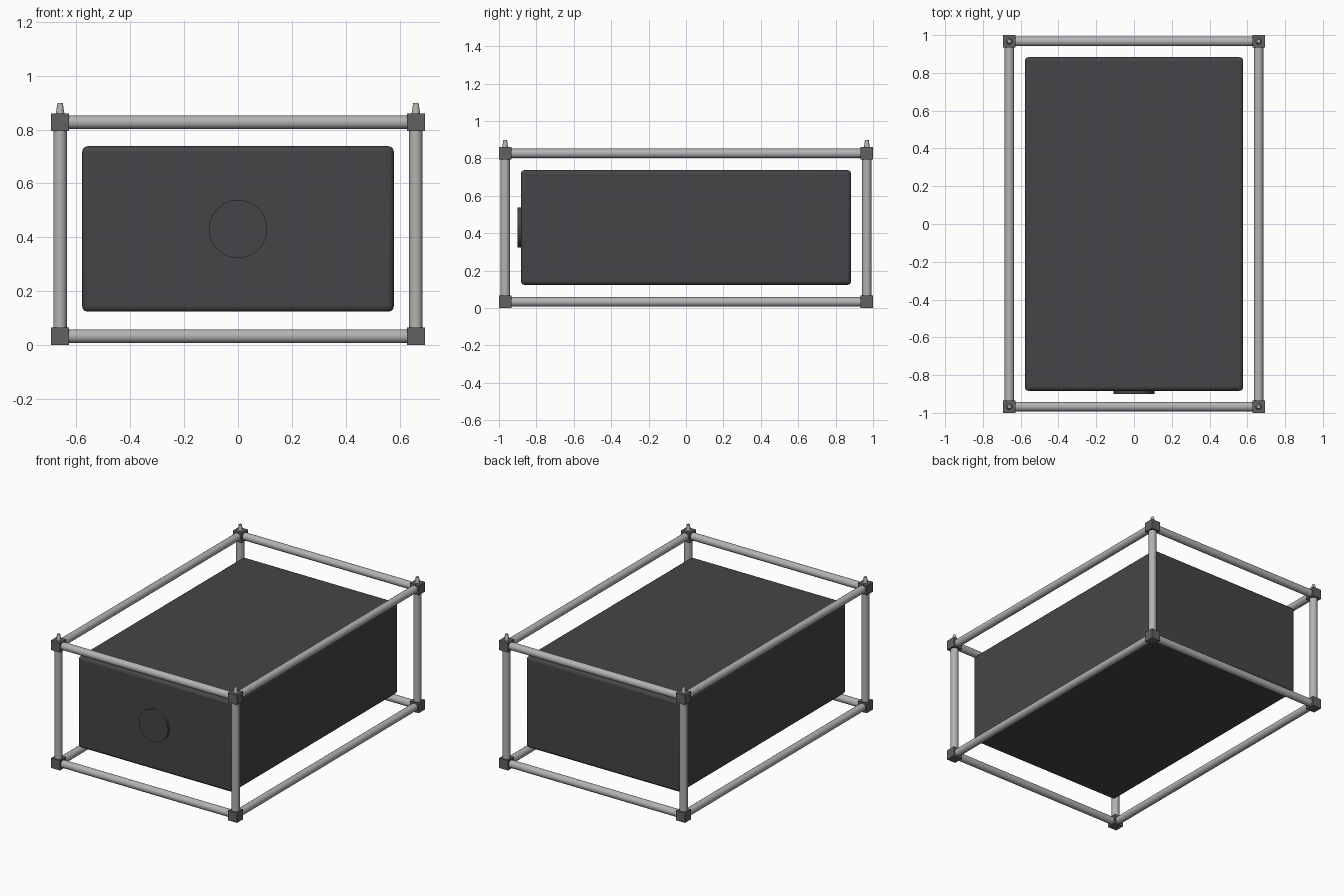
import bpy, math
from itertools import product

if "Cube" in bpy.data.objects:
    bpy.data.objects.remove(bpy.data.objects["Cube"])

X, Y, Z0, Z1 = 0.66, 0.967, 0.033, 0.827   # frame joint centres
CUBE, R = 0.066, 0.025


def material(name, c):
    m = bpy.data.materials.new(name)
    m.diffuse_color = (*c, 1)
    m.use_nodes = True
    m.node_tree.nodes["Principled BSDF"].inputs["Base Color"].default_value = m.diffuse_color
    return m


dark = material("charcoal", (0.06, 0.06, 0.065))
joint = material("joint_grey", (0.12, 0.12, 0.12))
metal = material("metal", (0.45, 0.45, 0.45))


def finish(name, mat, smooth=True):
    o = bpy.context.object
    o.name = name
    o.data.materials.append(mat)
    if smooth:
        bpy.ops.object.shade_smooth_by_angle(angle=math.radians(35))
    return o


def box(name, loc, size, mat, bevel=0):
    bpy.ops.mesh.primitive_cube_add(size=1, location=loc)
    o = bpy.context.object
    o.scale = size
    bpy.ops.object.transform_apply(location=False, rotation=False)
    if bevel:
        b = o.modifiers.new("bevel", 'BEVEL')
        b.width, b.segments = bevel, 3
    return finish(name, mat, bool(bevel))


def tube(name, loc, length, rot, r, mat, verts=24):
    bpy.ops.mesh.primitive_cylinder_add(vertices=verts, radius=r, depth=length,
                                        location=loc, rotation=rot)
    return finish(name, mat)


# Case with rounded edges
box("case", (0, 0, 0.431), (1.156, 1.766, 0.614), dark, 0.02)

# Round port on the front
tube("front_port", (0, -0.885, 0.431), 0.032, (math.pi / 2, 0, 0), 0.108, dark, 48)

# Corner joints
for x, y, z in product((-X, X), (-Y, Y), (Z0, Z1)):
    box("corner_joint", (x, y, z), (CUBE,) * 3, joint)

# Frame tubes between the joints
for a, z in product((-1, 1), (Z0, Z1)):
    tube("cross_tube", (0, a * Y, z), 2 * X - CUBE, (0, math.pi / 2, 0), R, metal)
    tube("long_tube", (a * X, 0, z), 2 * Y - CUBE, (math.pi / 2, 0, 0), R, metal)
for x, y in product((-X, X), (-Y, Y)):
    tube("upright_tube", (x, y, (Z0 + Z1) / 2), Z1 - Z0 - CUBE, (0, 0, 0), R, metal)
    # Stacking pin on each top corner
    bpy.ops.mesh.primitive_cone_add(vertices=16, radius1=0.016, radius2=0.010,
                                    depth=0.04, location=(x, y, 0.878))
    finish("stacking_pin", metal)
